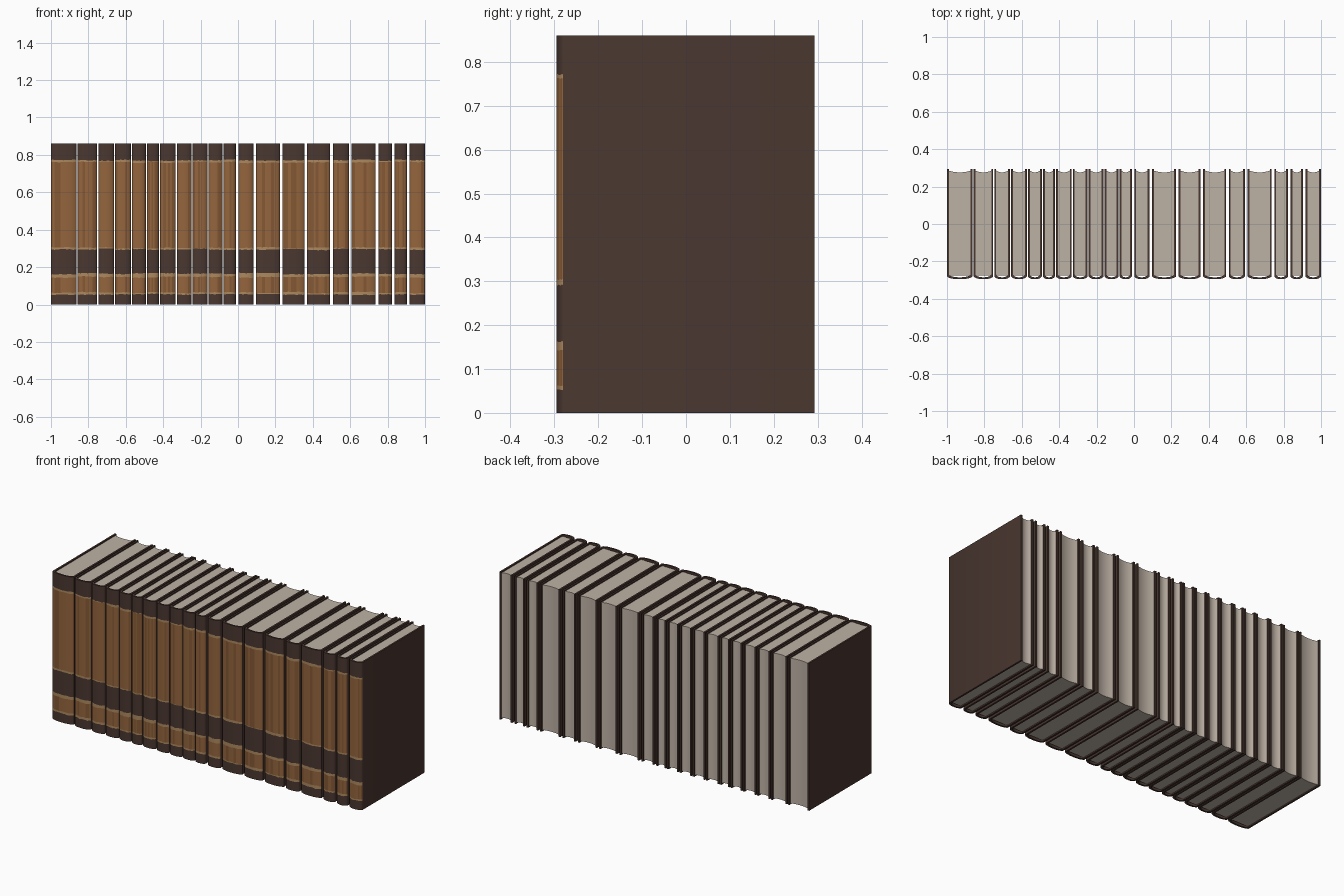
import bpy, bmesh, math, random

random.seed(4)
if "Cube" in bpy.data.objects:
    bpy.data.objects.remove(bpy.data.objects["Cube"])


def material(name, rgb):
    m = bpy.data.materials.new(name)
    m.use_nodes = True
    col = [((c / 255 + 0.055) / 1.055) ** 2.4 for c in rgb] + [1]
    m.diffuse_color = col
    m.node_tree.nodes["Principled BSDF"].inputs["Base Color"].default_value = col
    return m


DARK, TAN, WORN_TAN, GOLD = range(4)
cover_mats = [material("dark_leather", (74, 55, 48)), material("tan_leather", (148, 101, 61)),
              material("worn_tan_leather", (132, 88, 52)), material("pale_gold", (172, 136, 94))]
paper = material("paper", (190, 178, 165))

HEIGHT, BACK, SHOULDER, SPINE = 0.86, 0.293, -0.28, -0.295
BOARD = 0.01
SEGS = 12
# Spine bands from the bottom: upper limit and colour
BANDS = [(0.055, DARK), (0.064, GOLD), (0.147, TAN), (0.165, GOLD), (0.295, DARK),
         (0.303, GOLD), (0.76, TAN), (0.771, GOLD), (HEIGHT, DARK)]
# Joints between neighbouring books
JOINTS = [-1, -.86, -.75, -.66, -.57, -.49, -.42, -.33, -.245, -.16, -.08, -.005,
          .09, .232, .363, .50, .60, .743, .83, .91, 1]


def make_object(name, bm, mats):
    bmesh.ops.recalc_face_normals(bm, faces=bm.faces)
    me = bpy.data.meshes.new(name)
    bm.to_mesh(me)
    bm.free()
    for m in mats:
        me.materials.append(m)
    ob = bpy.data.objects.new(name, me)
    bpy.context.collection.objects.link(ob)
    bpy.ops.object.select_all(action="DESELECT")
    ob.select_set(True)
    bpy.context.view_layer.objects.active = ob
    bpy.ops.object.shade_smooth_by_angle(angle=math.radians(35))


def wrap(x0, x1, shoulder, spine):
    """Open outline: back edge, rounded spine, back edge."""
    cx, r = (x0 + x1) / 2, (x1 - x0) / 2
    pts = [(x0, BACK)]
    for i in range(SEGS + 1):
        u = -math.cos(math.pi * i / SEGS)
        pts.append((cx + r * u, shoulder + (spine - shoulder) * (1 - abs(u) ** 2.5) ** 0.7))
    return pts + [(x1, BACK)]


def make_cover(name, x0, x1):
    bm = bmesh.new()
    outer = wrap(x0, x1, SHOULDER, SPINE)
    inner = wrap(x0 + BOARD, x1 - BOARD, SHOULDER + BOARD, SPINE + BOARD)
    levels = [0] + [b[0] for b in BANDS]
    shift = [random.uniform(-0.004, 0.004) for z in levels]
    rows = []
    for k, z in enumerate(levels):
        edge = k in (0, len(levels) - 1)
        row = []
        for i, (x, y) in enumerate(outer):
            # Slightly uneven painted borders on the spine
            wobble = 0 if edge else shift[k] + random.uniform(-0.002, 0.002)
            row.append(bm.verts.new((x, y, z + wobble)))
        rows.append(row)
    low, high = [[bm.verts.new((x, y, z)) for x, y in inner] for z in (0, HEIGHT)]
    n = len(outer)
    worn = [random.random() < 0.3 for i in range(n)]
    for i in range(n - 1):
        for k, (top, colour) in enumerate(BANDS):
            f = bm.faces.new((rows[k][i], rows[k][i + 1], rows[k + 1][i + 1], rows[k + 1][i]))
            if 1 <= i <= SEGS:
                f.material_index = WORN_TAN if colour == TAN and worn[i] else colour
        bm.faces.new((low[i], high[i], high[i + 1], low[i + 1]))
        bm.faces.new((rows[0][i], low[i], low[i + 1], rows[0][i + 1]))
        bm.faces.new((rows[-1][i], rows[-1][i + 1], high[i + 1], high[i]))
    # Back edges of the two boards
    for i in (0, n - 1):
        bm.faces.new([r[i] for r in rows] + [high[i], low[i]])
    make_object(name, bm, cover_mats)


def make_pages(name, x0, x1):
    bm = bmesh.new()
    cx, r = (x0 + x1) / 2, (x1 - x0) / 2
    # Hollow fore-edge at the back
    outline = [(x0, SHOULDER + 0.005), (x1, SHOULDER + 0.005)]
    for i in range(9):
        u = 1 - i / 4
        outline.append((cx + r * u, 0.276 + 0.009 * u * u))
    face = bm.faces.new([bm.verts.new((x, y, 0.007)) for x, y in outline])
    ext = bmesh.ops.extrude_face_region(bm, geom=[face])["geom"]
    bmesh.ops.translate(bm, vec=(0, 0, HEIGHT - 0.014),
                        verts=[v for v in ext if isinstance(v, bmesh.types.BMVert)])
    make_object(name, bm, [paper])


# Row of books, packed tighter on the right side
last = len(JOINTS) - 2
for b, (a, c) in enumerate(zip(JOINTS, JOINTS[1:])):
    left_gap = 0 if b == 0 else 0.003 if b < 11 else 0.007
    right_gap = 0 if b == last else 0.003 if b < 10 else 0.007
    x0, x1 = a + left_gap, c - right_gap
    make_cover(f"book_cover_{b + 1}", x0, x1)
    make_pages(f"book_pages_{b + 1}", x0 + BOARD, x1 - BOARD)
